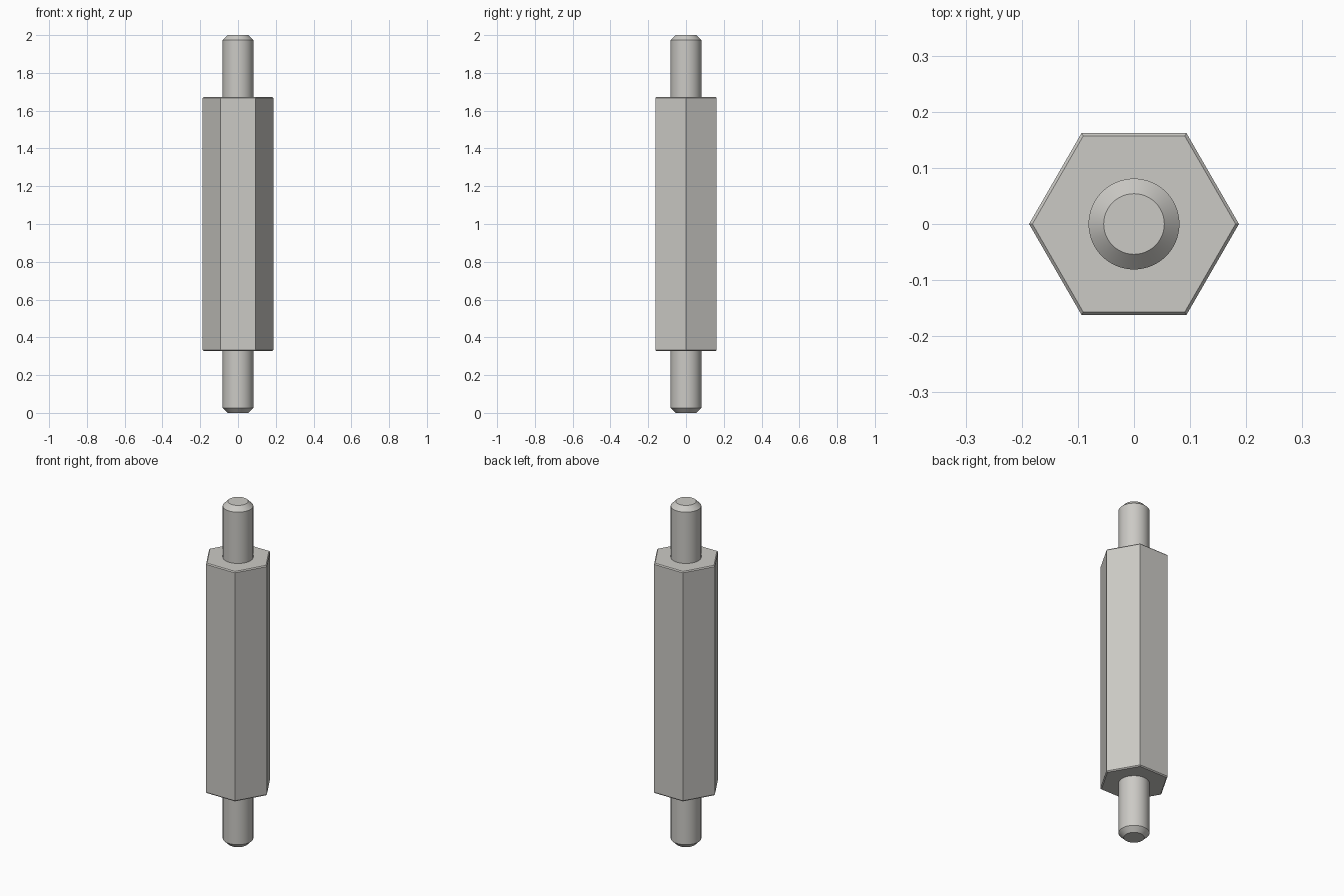
import bpy
import bmesh
from math import cos, sin, tau, radians

cube = bpy.data.objects.get("Cube")
if cube:
    bpy.data.objects.remove(cube, do_unlink=True)

# Single bare-metal colour
metal = bpy.data.materials.new("light_warm_grey_metal")
metal.use_nodes = True
colour = (0.60, 0.59, 0.56, 1)
metal.diffuse_color = colour
metal.node_tree.nodes["Principled BSDF"].inputs["Base Color"].default_value = colour


def turned_part(name, sides, profile, smooth=False):
    """Stack rings of (radius, height) into a closed prism along z."""
    bm = bmesh.new()
    rings = [[bm.verts.new((r * cos(tau * i / sides), r * sin(tau * i / sides), z))
              for i in range(sides)] for r, z in profile]
    for low, high in zip(rings, rings[1:]):
        for i in range(sides):
            j = (i + 1) % sides
            bm.faces.new((low[i], low[j], high[j], high[i]))
    bm.faces.new(rings[0][::-1])
    bm.faces.new(rings[-1])
    mesh = bpy.data.meshes.new(name)
    bm.to_mesh(mesh)
    bm.free()
    mesh.materials.append(metal)
    obj = bpy.data.objects.new(name, mesh)
    bpy.context.collection.objects.link(obj)
    if smooth:
        bpy.ops.object.select_all(action="DESELECT")
        obj.select_set(True)
        bpy.context.view_layer.objects.active = obj
        bpy.ops.object.shade_smooth_by_angle(angle=radians(30))
    return obj


LENGTH = 2.0
BODY_LOW = 0.327
BODY_HIGH = LENGTH - BODY_LOW
HEX_R, HEX_BEVEL = 0.187, 0.006
STUD_R, TIP_R, TIP_H = 0.081, 0.054, 0.027

# Hexagonal body with slightly broken end edges
turned_part("hex_body", 6, [
    (HEX_R - HEX_BEVEL, BODY_LOW), (HEX_R, BODY_LOW + HEX_BEVEL),
    (HEX_R, BODY_HIGH - HEX_BEVEL), (HEX_R - HEX_BEVEL, BODY_HIGH)])

# Round studs with chamfered tips, seated just inside the body
SEAT = 0.02
turned_part("lower_stud", 64, [
    (TIP_R, 0), (STUD_R, TIP_H), (STUD_R, BODY_LOW + SEAT)], smooth=True)
turned_part("upper_stud", 64, [
    (STUD_R, BODY_HIGH - SEAT), (STUD_R, LENGTH - TIP_H), (TIP_R, LENGTH)], smooth=True)
